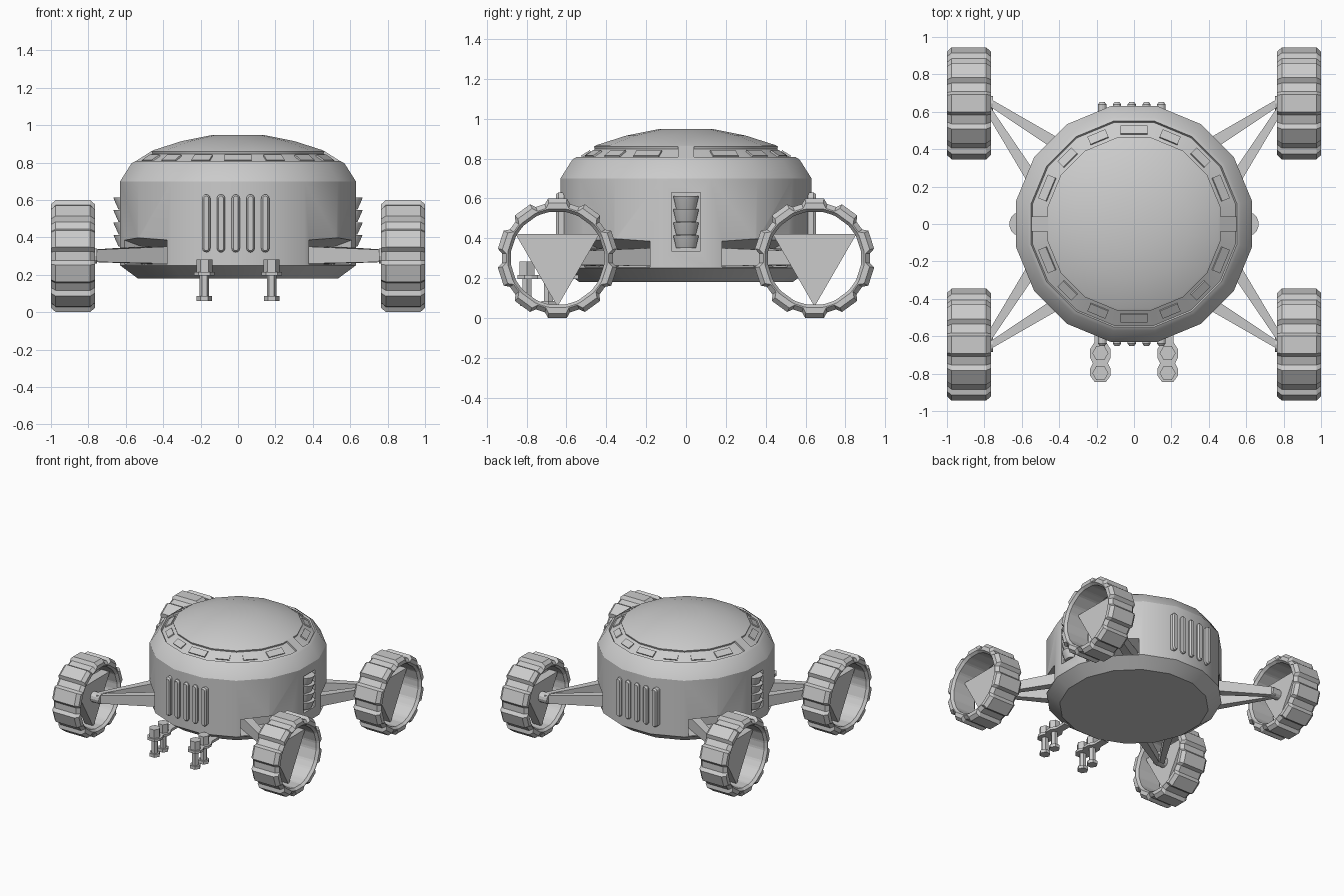
import bpy, bmesh
from math import sin, cos, pi, radians
from mathutils import Vector as V

if "Cube" in bpy.data.objects:
    bpy.data.objects.remove(bpy.data.objects["Cube"], do_unlink=True)

grey = bpy.data.materials.new("plain_grey")
grey.use_nodes = True
grey.diffuse_color = (0.6, 0.6, 0.6, 1)
grey.node_tree.nodes["Principled BSDF"].inputs["Base Color"].default_value = (0.6, 0.6, 0.6, 1)


def loft(name, loops, closed=False):
    """Skin a row of equal-length point loops; capped unless closed."""
    bm = bmesh.new()
    rows = [[bm.verts.new(p) for p in loop] for loop in loops]
    n = len(rows[0])
    pairs = list(zip(rows, rows[1:]))
    if closed:
        pairs.append((rows[-1], rows[0]))
    else:
        bm.faces.new(rows[0])
        bm.faces.new(rows[-1])
    for a, b in pairs:
        for i in range(n):
            j = (i + 1) % n
            bm.faces.new((a[i], a[j], b[j], b[i]))
    bmesh.ops.recalc_face_normals(bm, faces=bm.faces)
    mesh = bpy.data.meshes.new(name)
    bm.to_mesh(mesh)
    bm.free()
    ob = bpy.data.objects.new(name, mesh)
    mesh.materials.append(grey)
    bpy.context.collection.objects.link(ob)
    return ob


def ring(rx, ry, z, n, cx=0, cy=0, phase=0.5):
    """Horizontal polygon."""
    return [V((cx + rx * cos(2 * pi * (i + phase) / n),
               cy + ry * sin(2 * pi * (i + phase) / n), z)) for i in range(n)]


def rect(c, u, v):
    """Rectangle around c with half-axes u and v."""
    return [c + u + v, c - u + v, c - u - v, c + u - v]


def smooth(ob):
    bpy.ops.object.select_all(action='DESELECT')
    ob.select_set(True)
    bpy.context.view_layer.objects.active = ob
    bpy.ops.object.shade_smooth_by_angle(angle=radians(28))


X, Y, Z = V((1, 0, 0)), V((0, 1, 0)), V((0, 0, 1))
SIDES = (-1, 1)
CORNERS = [(sx, sy) for sx in SIDES for sy in SIDES]

# Hull: sixteen-sided, with a sunken window band under the dome
flat = cos(pi / 16)
profile = [(.535, .18), (.63, .25), (.63, .70), (.57, .795), (.55, .807), (.542, .794),
           (.458, .847), (.462, .86), (.45, .867), (.30, .915), (.14, .947)]
hull = loft("hull", [ring(r / flat, r / flat, z, 16) for r, z in profile])

# Recesses for the legs (sloping ceiling) and side vents
cutters = []
for sx, sy in CORNERS:
    out = V((sx * cos(radians(35)), sy * sin(radians(35)), 0))
    across = out.cross(Z) * .2
    cutters.append(loft("leg_recess_cutter", [
        rect(out * d + Z * (.256 + top) / 2, across, Z * (top - .256) / 2)
        for d, top in ((.47, .345), (.64, .397), (.8, .397))]))
for sx in SIDES:
    cutters.append(loft("vent_cutter", [
        rect(V((sx * x, 0, .483)), Y * .073, Z * .147) for x in (.605, .8)]))
for c in cutters:
    mod = hull.modifiers.new("recess", 'BOOLEAN')
    mod.object = c
    mod.solver = 'EXACT'
bpy.context.view_layer.update()
cut = bpy.data.meshes.new_from_object(hull.evaluated_get(bpy.context.evaluated_depsgraph_get()))
hull.modifiers.clear()
hull.data = cut
for c in cutters:
    bpy.data.objects.remove(c, do_unlink=True)
smooth(hull)


# Window plates and the two band dividers, laid on the sloping band
def band_plate(name, deg, half_w, half_h, rise):
    e = V((cos(radians(deg)), sin(radians(deg)), 0))
    t = Z.cross(e)
    slope, normal = e * -.846 + Z * .534, e * .534 + Z * .846
    mid = e * .5 + Z * .8205
    loft(name, [rect(mid + normal * h, t * half_w, slope * half_h) for h in (-.02, rise)])


for half in (0, 180):
    for step, width in zip(range(1, 8), (.068, .052, .052, .072, .052, .052, .068)):
        band_plate("window", half + step * 22.5, width, .026, .009)
    band_plate("band_divider", half, .04, .055, .014)

# Upright rounded ribs on front and back
for sy in SIDES:
    for k in range(5):
        cx = -.012 + (k - 2) * .079

        def capsule(r, y):
            arc = [(cos(pi * i / 6) * r, sin(pi * i / 6) * r) for i in range(7)]
            return ([V((cx + a, sy * y, .608 + b)) for a, b in arc] +
                    [V((cx - a, sy * y, .342 - b)) for a, b in arc])
        loft("grille_rib", [capsule(.022, .59), capsule(.022, .64), capsule(.013, .652)])

# Side vents: stacked rounded scoops
for sx in SIDES:
    for k in range(4):
        top = .612 - k * .066
        smooth(loft("vent_scoop", [
            ring(.034, .05, top - .064, 16, sx * .605),
            ring(.058, .063, top - .012, 16, sx * .605),
            ring(.062, .065, top, 16, sx * .605)]))

# Wheels and legs
tread = [(-9, 0), (9, 0), (13, .024), (23, .024)]
tyre_profile = [(.235, .785, 0), (.25, .765, 0), (.28, .765, 1), (.303, .79, 1),
                (.303, .975, 1), (.28, 1, 1), (.25, 1, 0), (.235, .98, 0)]
for sx, sy in CORNERS:
    hub = V((0, sy * .645, .3))

    def wheel_loop(x, r, lobed):
        pts = []
        for lobe in range(10):
            for a, drop in tread:
                t = radians(90 + lobe * 36 + a)
                rr = r - drop * lobed
                pts.append(hub + V((sx * x, rr * cos(t), rr * sin(t))))
        return pts

    def disc(x, r, n):
        return [hub + V((sx * x, r * cos(2 * pi * i / n - pi / 2),
                         r * sin(2 * pi * i / n - pi / 2))) for i in range(n)]

    loft("tyre", [wheel_loop(x, r, lobed) for r, x, lobed in tyre_profile], closed=True)
    loft("wheel_web", [disc(x, .243, 3) for x in (.83, .9)])
    smooth(loft("axle", [disc(x, .04, 12) for x in (.755, .84)]))

    # Two tapering struts run from the hull recess to each axle
    for inner, outer in (((.32, .37), (.79, .662)), ((.46, .11), (.79, .628))):
        a = V((sx * inner[0], sy * inner[1], .306))
        b = V((sx * outer[0], sy * outer[1], .301))
        side = (b - a).cross(Z).normalized()
        loft("leg_strut", [rect(a, side * .036, Z * .048), rect(b, side * .017, Z * .032)])

# Front clamps: a link plate carrying two hexagonal posts
for sx in SIDES:
    cx = sx * .18
    outline = [(-.03, -.845), (.03, -.845), (.055, -.81), (.055, -.775), (.04, -.745),
               (.055, -.715), (.055, -.67), (.03, -.63), (.03, -.54),
               (-.03, -.54), (-.03, -.63), (-.055, -.67), (-.055, -.715),
               (-.04, -.745), (-.055, -.775), (-.055, -.81)]
    loft("clamp_link", [[V((cx + x, y, z)) for x, y in outline] for z in (.195, .215)])
    for cy in (-.797, -.69):
        for name, r, low, high in (("clamp_cap", .043, .21, .283),
                                   ("clamp_post", .026, .08, .2),
                                   ("clamp_foot", .041, .06, .086)):
            loft(name, [ring(r, r, z, 6, cx, cy, 0) for z in (low, high)])
